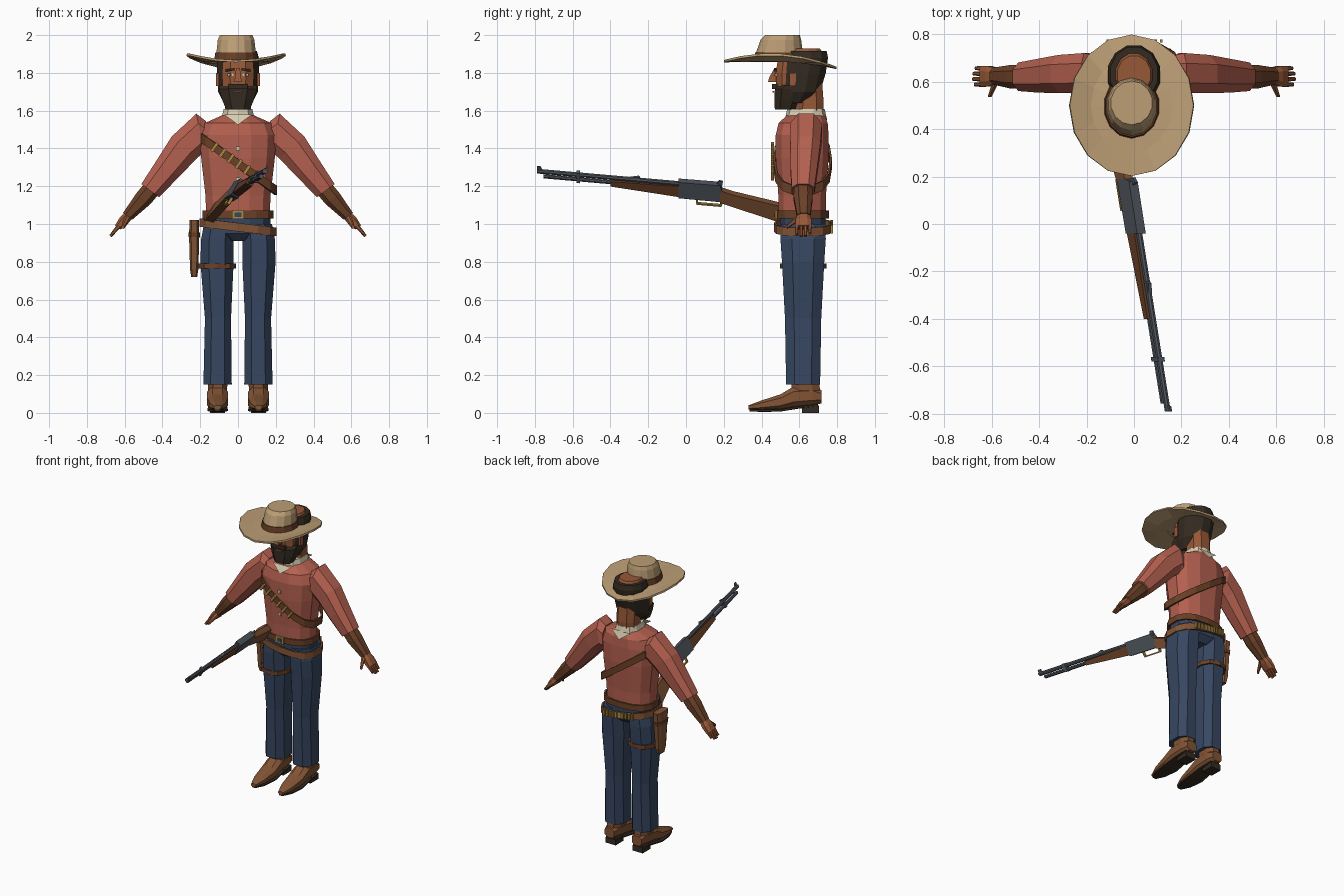
import bpy, bmesh
from math import sin, cos, pi, copysign, atan
from mathutils import Vector as V, Matrix


def lin(c):
    return tuple(((v / 255 + 0.055) / 1.055) ** 2.4 for v in c) + (1,)


MATS = {}
for n, c in dict(shirt_red=(180, 96, 79), denim=(55, 71, 97), straw=(188, 158, 117), boot_tan=(130, 84, 53),
                 hair_dark=(52, 43, 33), leather=(106, 64, 39), skin=(150, 88, 55), brass=(172, 138, 66),
                 cream=(214, 204, 176), steel=(80, 86, 94)).items():
    MATS[n] = bpy.data.materials.new(n)
    MATS[n].diffuse_color = lin(c)


def finish(name, bm, mat):
    bmesh.ops.recalc_face_normals(bm, faces=bm.faces)
    me = bpy.data.meshes.new(name)
    bm.to_mesh(me)
    bm.free()
    me.materials.append(MATS[mat])
    ob = bpy.data.objects.new(name, me)
    bpy.context.collection.objects.link(ob)
    return ob


def loft(name, rings, mat, n=8, p=0.8, caps=True):
    """Skin rings given as (centre, half-axis u, half-axis v)."""
    bm, loops = bmesh.new(), []
    for c, u, v in rings:
        loop = []
        for i in range(n):
            a = 2 * pi * (i + 0.5) / n
            ca, sa = cos(a), sin(a)
            k = max(abs(cos(2 * pi * (j + 0.5) / n)) ** p for j in range(n))
            loop.append(bm.verts.new(V(c) + V(u) * copysign(abs(ca) ** p, ca) / k
                                     + V(v) * copysign(abs(sa) ** p, sa) / k))
        loops.append(loop)
    for a, b in zip(loops, loops[1:]):
        for i in range(n):
            j = (i + 1) % n
            bm.faces.new((a[i], a[j], b[j], b[i]))
    if caps:
        bm.faces.new(loops[0])
        bm.faces.new(loops[-1])
    return finish(name, bm, mat)


def stack(name, rows, mat, n=8, p=0.8, cx=0.0):
    """Upright loft from rows of (z, centre y, half x, half y)."""
    return loft(name, [((cx, cy, z), (rx, 0, 0), (0, ry, 0)) for z, cy, rx, ry in rows], mat, n, p)


def band(name, c, rx, ry, h, slope, mat, n=14):
    """Strap around the body, tilted by slope in x."""
    x, y, z = c
    ob = loft(name, [((x, y, z + d), (rx, 0, rx * slope), (0, ry, 0)) for d in (-h / 2, h / 2)],
              mat, n, caps=False)
    m = ob.modifiers.new("thickness", 'SOLIDIFY')
    m.thickness = 0.012
    return ob


def box(name, c, size, mat, roll=0.0):
    bm = bmesh.new()
    bmesh.ops.create_cube(bm, size=1, matrix=Matrix.Translation(c) @ Matrix.Rotation(roll, 4, 'Y')
                          @ Matrix.Diagonal((*size, 1)))
    return finish(name, bm, mat)


def plate(name, pts, mat):
    bm = bmesh.new()
    bm.faces.new([bm.verts.new(q) for q in pts])
    return finish(name, bm, mat)


# Torso, collar and neck
stack("shirt", [(1.03, .615, .168, .125), (1.15, .615, .172, .126), (1.35, .615, .195, .14),
                (1.47, .615, .203, .14), (1.535, .62, .175, .13), (1.575, .635, .085, .1)], "shirt_red", 12)
stack("neck", [(1.5, .65, .07, .07), (1.64, .655, .07, .074), (1.76, .65, .07, .07)], "skin")
stack("collar", [(1.55, .635, .09, .108), (1.61, .635, .075, .095)], "cream", 10)
for s, nm in ((-1, "front"), (1, "back")):
    y0, y1 = (.475, .505) if s < 0 else (.765, .745)
    plate("collar_flap_" + nm, [(-.075, y1, 1.58), (.075, y1, 1.58), (0, y0, 1.525)], "cream")
for z, y in ((1.4, .47), (1.235, .477)):
    box("shirt_button", (0, y, z), (.02, .01, .02), "cream")

# Trousers
stack("hips", [(.91, .62, .06, .08), (.95, .62, .17, .118), (1.04, .618, .172, .122)], "denim", 12)
for s in (-1, 1):
    loft("trouser_leg", [((s * x, .62, z), (rx, 0, 0), (0, ry, 0)) for z, x, rx, ry in
                         ((.15, .108, .075, .09), (.5, .106, .069, .096), (.8, .111, .088, .112),
                          (.92, .11, .085, .12), (1.0, .1, .08, .118))], "denim", 8)
    # Boots with sole and heel
    x = s * .108
    loft("boot", [((x, y, (a + b) / 2), (w, 0, 0), (0, 0, (b - a) / 2)) for y, w, a, b in
                  ((.33, .018, .018, .04), (.4, .042, .015, .066), (.5, .055, .018, .098), (.57, .055, .03, .14),
                   (.67, .05, .04, .145), (.718, .038, .05, .12))], "boot_tan", 8)
    stack("boot_shaft", [(.1, .635, .048, .075), (.19, .63, .055, .075)], "boot_tan", 8, cx=x)
    loft("sole", [((x, y, z), (w, 0, 0), (0, 0, .007)) for y, w, z in
                  ((.335, .016, .015), (.4, .042, .012), (.5, .054, .014), (.6, .05, .03), (.7, .042, .04))],
         "hair_dark", 8, .5)
    box("boot_heel", (x, .66, .02), (.08, .09, .04), "hair_dark")

# Arms: sleeve, leather cuff, hand, fingers and thumb
for s in (-1, 1):
    def limb(name, rows, mat):
        loft(name, [((s * x, y, z), (0, ry, 0), (s * r * dx, 0, r * dz)) for x, y, z, ry, r, dx, dz in rows], mat)
    limb("sleeve", [(.17, .635, 1.46, .075, .085, 0, 1), (.2, .635, 1.482, .085, .104, .2, .98),
                    (.285, .632, 1.405, .08, .088, .75, .66), (.37, .625, 1.295, .072, .074, .8, .6),
                    (.465, .62, 1.177, .06, .058, .8, .6)], "shirt_red")
    limb("cuff", [(.45, .62, 1.195, .048, .047, .8, .6), (.5, .62, 1.135, .05, .047, .8, .6),
                  (.585, .623, 1.04, .035, .03, .8, .6)], "leather")
    limb("hand", [(.575, .623, 1.05, .03, .024, .8, .6), (.605, .622, 1.017, .043, .027, .8, .6),
                  (.637, .622, .982, .044, .018, .8, .6)], "skin")
    for i in range(4):
        y = .587 + i * .023
        l = (.0, .012, .01, -.006)[i]
        limb("finger", [(.63, y, .99, .01, .012, .8, .6), (.668 + l * .6, y, .945 - l * .8, .008, .008, .8, .6)],
             "skin")
    loft("thumb", [((s * .585, .592, 1.03), (.014, 0, 0), (0, 0, .016)),
                   ((s * .608, .535, .985), (.008, 0, 0), (0, 0, .01))], "skin", 6)

# Head: hair, bald crown, face and beard
stack("hair", [(1.64, .57, .075, .09), (1.7, .6, .105, .11), (1.8, .615, .111, .125),
               (1.88, .63, .11, .122), (1.915, .63, .1, .115)], "hair_dark", 12, 1)
stack("bald_crown", [(1.9, .63, .084, .097), (1.93, .628, .07, .08)], "skin", 12, 1)
stack("face", [(1.7, .535, .08, .058), (1.8, .54, .085, .065), (1.86, .545, .08, .06)], "skin")
stack("beard", [(1.605, .525, .062, .055), (1.66, .535, .085, .066), (1.715, .545, .1, .075),
                (1.735, .56, .1, .07)], "hair_dark")
loft("nose", [((0, .47, 1.752), (.02, 0, 0), (0, .036, 0)), ((0, .475, 1.775), (.016, 0, 0), (0, .035, 0)),
              ((0, .48, 1.825), (.01, 0, 0), (0, .012, 0))], "skin", 4)
box("moustache", (0, .471, 1.728), (.1, .03, .026), "hair_dark")
box("lip", (0, .462, 1.7), (.045, .01, .01), "skin")
for s in (-1, 1):
    box("eye", (s * .04, .476, 1.79), (.032, .009, .012), "cream")
    box("pupil", (s * .04, .472, 1.79), (.012, .006, .012), "hair_dark")
    box("eyebrow", (s * .042, .473, 1.816), (.05, .012, .012), "hair_dark", s * .15)
    box("ear", (s * .108, .565, 1.765), (.016, .035, .07), "skin")

# Hat: brim curling up at the sides, crown and band
bm, loops, N = bmesh.new(), [], 16
for t in (0, .45, 1):
    rx, ry = .1 + .16 * t, .12 + .178 * t
    loops.append([bm.verts.new((-.01 + rx * cos(a), .5 + ry * sin(a),
                                1.87 + t * (-.02 - .018 * sin(a)) + t * t * .052 * cos(a) ** 2))
                  for a in (2 * pi * i / N for i in range(N))])
for a, b in zip(loops, loops[1:]):
    for i in range(N):
        bm.faces.new((a[i], b[i], b[(i + 1) % N], a[(i + 1) % N]))
finish("hat_brim", bm, "straw").modifiers.new("thickness", 'SOLIDIFY').thickness = .012
stack("hat_crown", [(1.86, .495, .108, .124), (1.91, .495, .104, .12), (1.975, .502, .097, .105),
                    (2.0, .51, .086, .09)], "straw", 14, 1, -.01)
stack("hat_band", [(1.865, .495, .116, .132), (1.908, .495, .11, .126)], "leather", 14, 1, -.01)

# Belts, buckle, thigh strap and bandolier
band("waist_belt", (0, .617, 1.05), .188, .136, .042, 0, "leather")
box("buckle", (0, .478, 1.05), (.065, .014, .046), "brass")
box("buckle_centre", (0, .471, 1.05), (.035, .006, .024), "denim")
band("gun_belt", (0, .62, .983), .203, .152, .045, -.12, "boot_tan")
for i in range(10):
    x = -.11 + i * .025
    box("belt_cartridge", (x, .771, .985 - .12 * x), (.012, .014, .045), "brass")
band("thigh_strap", (-.111, .62, .778), .1, .118, .028, 0, "leather", 10)
SL = -.69
band("bandolier", (0, .617, 1.32), .206, .153, .05, SL, "leather")
for i in range(6):
    x = -.125 + i * .043
    box("chest_cartridge", (x, .458, 1.32 + SL * x), (.016, .016, .054), "brass", -atan(SL))

# Holster
stack("holster", [(.72, .62, .016, .03), (.76, .62, .022, .042), (.93, .62, .027, .055),
                  (1.02, .62, .025, .062)], "boot_tan", 8, .6, -.232)
stack("holster_rim", [(.93, .62, .03, .06), (.955, .62, .03, .062)], "leather", 8, .6, -.232)


# Rifle, laid along a line and rolled around it
def gun(y, h, w=0.0):
    return V((-.016 - .16 * (y - .2) + w * .87 + h * .5, y, 1.28 - .087 * (y + .79) + h * .87 - w * .5))


def prism(name, pts, w, mat):
    bm = bmesh.new()
    f = bm.faces.new([bm.verts.new(gun(y, h, -w)) for y, h in pts])
    r = bmesh.ops.extrude_face_region(bm, geom=[f])
    bmesh.ops.translate(bm, vec=gun(0, 0, w) - gun(0, 0, -w),
                        verts=[v for v in r["geom"] if isinstance(v, bmesh.types.BMVert)])
    return finish(name, bm, mat)


def tube(name, y0, y1, h, r, mat="steel"):
    loft(name, [(gun(y, h), (r, 0, 0), (0, 0, r)) for y in (y0, y1)], mat, 8, 1)


tube("barrel", -.79, 0, 0, .0125)
tube("magazine_tube", -.755, 0, -.028, .011)
prism("barrel_band", [(-.58, .016), (-.56, .016), (-.56, -.042), (-.58, -.042)], .016, "steel")
prism("front_sight", [(-.79, .01), (-.79, .03), (-.77, .03), (-.76, .01)], .004, "steel")
prism("rear_sight", [(-.3, .01), (-.25, .022), (-.24, .01)], .008, "steel")
prism("fore_end", [(-.4, -.014), (-.4, -.044), (-.04, -.072), (-.04, -.008)], .019, "leather")
prism("receiver", [(-.04, .018), (.18, .02), (.19, -.01), (.19, -.08), (-.04, -.078)], .021, "steel")
prism("hammer", [(.16, .01), (.175, .04), (.195, .036), (.19, .0)], .006, "steel")
prism("stock", [(.18, -.01), (.25, -.03), (.51, -.076), (.52, -.18), (.3, -.118), (.18, -.085)], .021, "boot_tan")
prism("butt_plate", [(.508, -.074), (.518, -.074), (.528, -.182), (.518, -.182)], .022, "steel")
# Lever loop
for pts in ([(.05, -.07), (.06, -.07), (.065, -.115), (.055, -.115)],
            [(.055, -.107), (.18, -.107), (.18, -.116), (.055, -.116)],
            [(.19, -.07), (.2, -.07), (.188, -.116), (.176, -.116)]):
    prism("lever", pts, .008, "brass")
